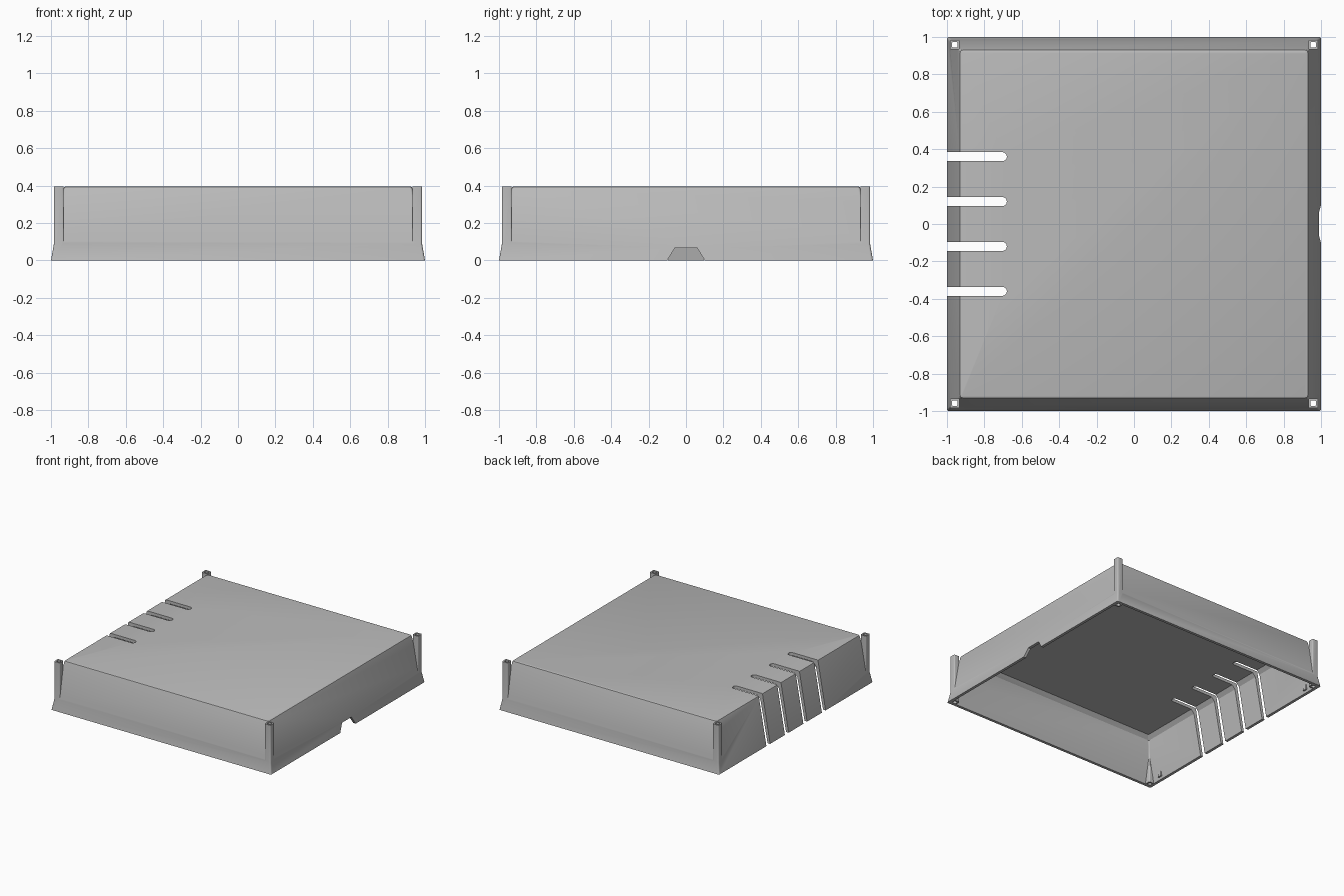
import bpy, bmesh, math

cube = bpy.data.objects.get("Cube")
if cube:
    bpy.data.objects.remove(cube, do_unlink=True)

grey = bpy.data.materials.new("plain grey")
grey.use_nodes = True
grey.diffuse_color = (0.5, 0.5, 0.5, 1)
grey.node_tree.nodes["Principled BSDF"].inputs["Base Color"].default_value = (0.5, 0.5, 0.5, 1)


def rounded_rect(hx, hy, r, steps=4):
    """Outline of a rectangle with rounded corners."""
    pts = []
    for k, (sx, sy) in enumerate([(1, 1), (-1, 1), (-1, -1), (1, -1)]):
        for i in range(steps + 1):
            a = math.pi / 2 * (k + i / steps)
            pts.append((sx * (hx - r) + r * math.cos(a), sy * (hy - r) + r * math.sin(a)))
    return pts


def loft(name, rings, closed=False, at=(0, 0)):
    """Join (outline, height) rings; cap the ends, or close the loop."""
    bm = bmesh.new()
    loops = [[bm.verts.new((x + at[0], y + at[1], z)) for x, y in pts] for pts, z in rings]
    n = len(loops[0])
    for a, b in zip(loops, loops[1:]):
        for i in range(n):
            bm.faces.new((a[i], a[(i + 1) % n], b[(i + 1) % n], b[i]))
    bm.faces.new(loops[0][::-1])
    bm.faces.new(loops[-1])
    bmesh.ops.recalc_face_normals(bm, faces=bm.faces)
    mesh = bpy.data.meshes.new(name)
    bm.to_mesh(mesh)
    bm.free()
    mesh.materials.append(grey)
    ob = bpy.data.objects.new(name, mesh)
    bpy.context.collection.objects.link(ob)
    return ob


def combine(target, tool, operation):
    """Apply a boolean and remove the tool."""
    bpy.context.view_layer.objects.active = target
    mod = target.modifiers.new("combine", 'BOOLEAN')
    mod.operation, mod.solver, mod.object = operation, 'EXACT', tool
    bpy.ops.object.modifier_apply(modifier=mod.name)
    bpy.data.objects.remove(tool, do_unlink=True)


def tapered(name, sections, r):
    return loft(name, [(rounded_rect(h, h, r), z) for h, z in sections])


# Tapered lid with a softened top edge, hollowed from below
lid = tapered("lid_shell", [(1, 0), (0.932, 0.385), (0.929, 0.392), (0.922, 0.395)], 0.012)
hollow = tapered("hollow", [(0.981, -0.02), (0.912, 0.34), (0.885, 0.37)], 0.008)
combine(lid, hollow, 'DIFFERENCE')

# Corner posts, with a bore running right through each
corners = [(sx * 0.958, sy * 0.958) for sx in (-1, 1) for sy in (-1, 1)]
for c in corners:
    outline = rounded_rect(0.026, 0.026, 0.008)
    combine(lid, loft("post", [(outline, 0), (outline, 0.395)], at=c), 'UNION')

# Small nubs inside the side walls
for sx in (-1, 1):
    for sy in (-1, 1):
        outline = rounded_rect(0.012, 0.018, 0.002, 1)
        nub = loft("nub", [(outline, 0.02), (outline, 0.06)], at=(sx * 0.973, sy * 0.85))
        combine(lid, nub, 'UNION')

for c in corners:
    bore = rounded_rect(0.015, 0.015, 0.007)
    combine(lid, loft("bore", [(bore, -0.1), (bore, 0.5)], at=c), 'DIFFERENCE')

# Four round-ended slots through one side
for y in (-0.36, -0.12, 0.12, 0.36):
    slot = rounded_rect(0.21, 0.024, 0.0235, 6)
    combine(lid, loft("slot", [(slot, -0.1), (slot, 0.5)], at=(-0.89, y)), 'DIFFERENCE')

# Trapezoid finger notch in the opposite rim
notch = loft("notch", [(rounded_rect(0.1, w, 0.001, 1), z) for w, z in [(0.113, -0.02), (0.06, 0.066)]],
             at=(1, 0))
combine(lid, notch, 'DIFFERENCE')

# Smooth the rounded corners, keep the edges crisp
bpy.ops.object.select_all(action='DESELECT')
lid.select_set(True)
bpy.context.view_layer.objects.active = lid
bpy.ops.object.shade_smooth_by_angle(angle=math.radians(30))
